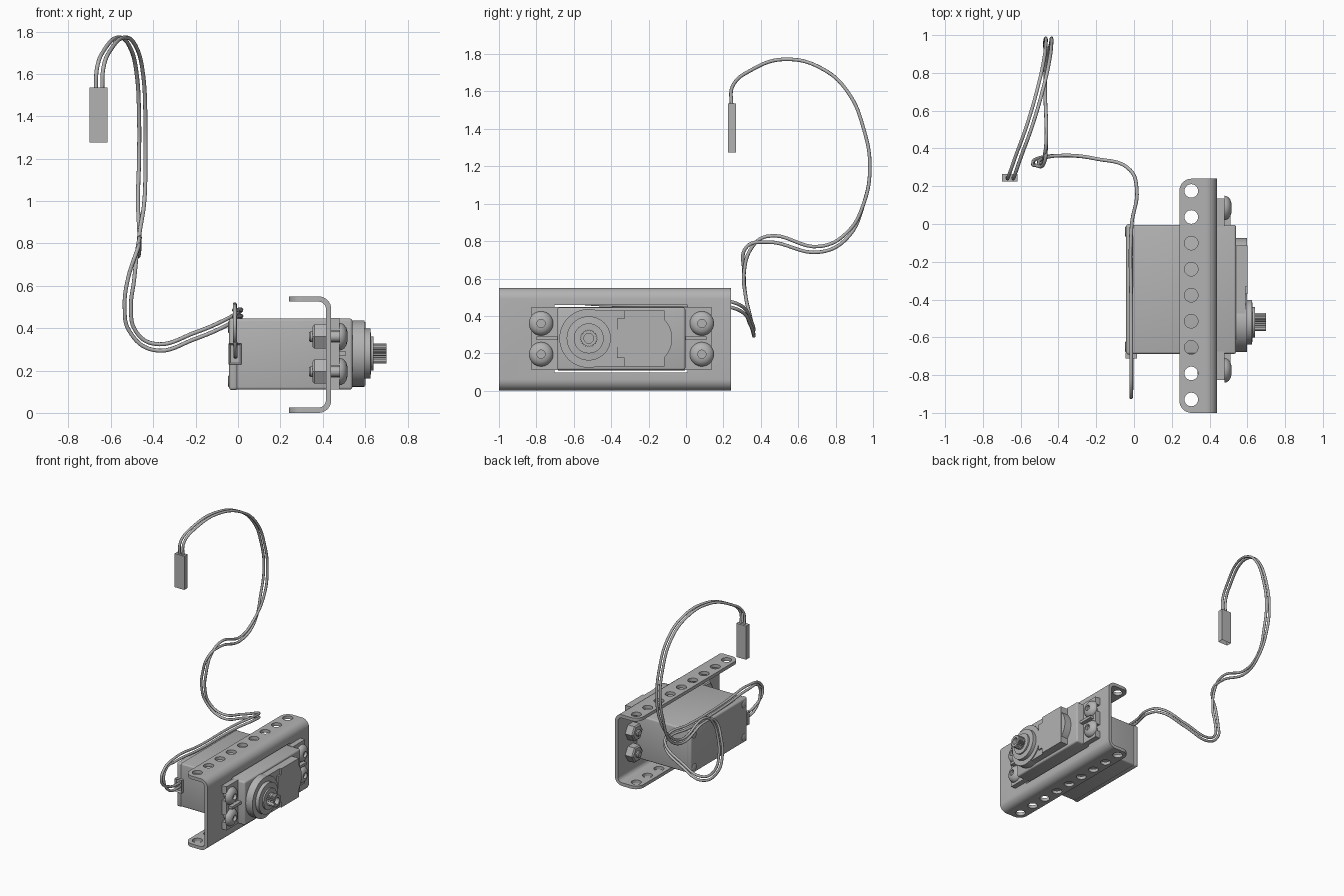
import bpy, bmesh, math
from mathutils import Vector

cube = bpy.data.objects.get("Cube")
if cube:
    bpy.data.objects.remove(cube, do_unlink=True)

grey = bpy.data.materials.new("plain_grey")
grey.use_nodes = True
COLOUR = (0.45, 0.45, 0.45, 1)
grey.diffuse_color = COLOUR
grey.node_tree.nodes["Principled BSDF"].inputs["Base Color"].default_value = COLOUR


def finish(name, bm):
    bmesh.ops.recalc_face_normals(bm, faces=bm.faces)
    me = bpy.data.meshes.new(name)
    bm.to_mesh(me)
    bm.free()
    ob = bpy.data.objects.new(name, me)
    bpy.context.collection.objects.link(ob)
    me.materials.append(grey)
    return ob


def smooth(ob):
    bpy.ops.object.select_all(action='DESELECT')
    ob.select_set(True)
    bpy.context.view_layer.objects.active = ob
    bpy.ops.object.shade_smooth_by_angle(angle=math.radians(35))


def add_box(bm, x0, x1, y0, y1, z0, z1):
    verts = bmesh.ops.create_cube(bm, size=1)["verts"]
    for v in verts:
        v.co = (x1 if v.co.x > 0 else x0, y1 if v.co.y > 0 else y0, z1 if v.co.z > 0 else z0)
    return verts


def box(name, *dims, bevel=0):
    bm = bmesh.new()
    add_box(bm, *dims)
    if bevel:
        bmesh.ops.bevel(bm, geom=bm.edges[:], offset=bevel, segments=3, profile=0.5, affect='EDGES')
    return finish(name, bm)


def extrude(bm, points, direction):
    face = bm.faces.new([bm.verts.new(p) for p in points])
    new = bmesh.ops.extrude_face_region(bm, geom=[face])["geom"]
    bmesh.ops.translate(bm, vec=direction, verts=[g for g in new if isinstance(g, bmesh.types.BMVert)])


def arc(cx, cy, r, start, end, n):
    angles = [math.radians(start + (end - start) * i / n) for i in range(n + 1)]
    return [(cx + r * math.cos(a), cy + r * math.sin(a)) for a in angles]


def lathe(name, profile, centre, sides=40):
    # Profile of (radius, x) pairs turned about the x axis
    bm = bmesh.new()
    rings = []
    for r, x in profile:
        rings.append([bm.verts.new((x, centre[0] + y, centre[1] + z))
                      for y, z in arc(0, 0, r, 0, 360, sides)[:-1]])
    for a, b in zip(rings, rings[1:]):
        for i in range(sides):
            j = (i + 1) % sides
            bm.faces.new((a[i], a[j], b[j], b[i]))
    bm.faces.new(rings[0])
    bm.faces.new(rings[-1])
    ob = finish(name, bm)
    smooth(ob)
    return ob


def cut(ob, cutter):
    mod = ob.modifiers.new("cut", 'BOOLEAN')
    mod.operation = 'DIFFERENCE'
    mod.solver = 'EXACT'
    mod.object = cutter
    bpy.context.view_layer.objects.active = ob
    bpy.ops.object.modifier_apply(modifier=mod.name)
    bpy.data.objects.remove(cutter, do_unlink=True)


MID_Y, MID_Z = -0.345, 0.278
GEAR = (-0.52, 0.28)

# Channel bracket: bent sheet profile with rounded flange ends
bm = bmesh.new()
outer = arc(0.38, 0.06, 0.06, -90, 0, 8) + arc(0.38, 0.49, 0.06, 0, 90, 8)
inner = arc(0.38, 0.49, 0.035, 90, 0, 8) + arc(0.38, 0.06, 0.035, 0, -90, 8)
outline = [(0.24, 0)] + outer + [(0.24, 0.55), (0.24, 0.525)] + inner + [(0.24, 0.025)]
extrude(bm, [(x, -1, z) for x, z in outline], Vector((0, 1.24, 0)))
corners = [e for e in bm.edges if all(abs(v.co.x - 0.24) < 1e-4 for v in e.verts)
           and abs(e.verts[0].co.z - e.verts[1].co.z) > 0.01]
bmesh.ops.bevel(bm, geom=corners, offset=0.065, segments=8, profile=0.5, affect='EDGES')
bracket = finish("channel_bracket", bm)

# Row of flange holes and the window for the motor
bm = bmesh.new()
for i in range(9):
    y0 = 0.175 - 0.138 * i
    extrude(bm, [(x, y, -0.1) for x, y in arc(0.303, y0, 0.036, 0, 360, 28)[:-1]], Vector((0, 0, 0.8)))
add_box(bm, 0.39, 0.5, -0.703, 0.007, 0.097, 0.458)
cut(bracket, finish("bracket_cutter", bm))
smooth(bracket)

# Motor case
smooth(box("motor_case", -0.02, 0.54, -0.688, -0.004, 0.11, 0.445, bevel=0.012))
smooth(box("back_cover", -0.042, 0.0, -0.692, 0.0, 0.107, 0.448, bevel=0.014))

# Gear housing: bridge, raised block, round boss and stepped collar
box("gear_bridge", 0.53, 0.59, GEAR[0], -0.3, 0.13, 0.43)
box("gear_block", 0.53, 0.602, -0.33, -0.115, 0.13, 0.43)
box("gear_block_tab", 0.53, 0.602, -0.37, -0.32, 0.175, 0.385)
lathe("gear_boss", [(0.146, 0.53), (0.146, 0.597)], (-0.22, GEAR[1]), 48)
lathe("output_collar", [(0.157, 0.53), (0.157, 0.597), (0.118, 0.597), (0.118, 0.625),
                        (0.08, 0.628), (0.08, 0.64), (0.04, 0.64)], GEAR, 48)

# Toothed output shaft with a hollow end
bm = bmesh.new()
teeth = 24
ring = []
for i in range(teeth * 2):
    r = 0.048 if i % 2 else 0.041
    a = math.pi * i / teeth
    ring.append((0.62, GEAR[0] + r * math.cos(a), GEAR[1] + r * math.sin(a)))
extrude(bm, ring, Vector((0.08, 0, 0)))
shaft = finish("output_shaft", bm)
bm = bmesh.new()
extrude(bm, [(0.65, y, z) for y, z in arc(*GEAR, 0.026, 0, 360, 24)[:-1]], Vector((0.1, 0, 0)))
cut(shaft, finish("shaft_cutter", bm))

# Mounting ears with open slots, ribs, bolts and nuts, mirrored front to back
for side, label in ((-1, "front"), (1, "back")):
    def at(d):
        return MID_Y + side * d

    def span(a, b):
        return sorted((at(a), at(b)))

    ear = box(label + "_ear", 0.44, 0.48, *span(0.33, 0.48), 0.11, 0.447)
    bm = bmesh.new()
    for z in (0.195, 0.36):
        add_box(bm, 0.4, 0.52, *span(0.4, 0.6), z - 0.028, z + 0.028)
    cut(ear, finish("slot_cutter", bm))
    box(label + "_ear_rib", 0.475, 0.51, *span(0.33, 0.455), 0.27, 0.29)

    for z, level in ((0.195, "lower"), (0.36, "upper")):
        tag = f"{label}_{level}"
        place = (at(0.43), z)
        lathe(tag + "_bolt_head", [(0.03, 0.478), (0.065, 0.478), (0.064, 0.487), (0.056, 0.501),
                                   (0.042, 0.511), (0.024, 0.516), (0.022, 0.516), (0.022, 0.495)], place)
        lathe(tag + "_bolt_shank", [(0.02, 0.335), (0.025, 0.342), (0.025, 0.485)], place, 20)
        lathe(tag + "_nut", [(0.055, 0.352), (0.066, 0.36), (0.066, 0.415)], place, 6)
        # Case screws in the corners of the back cover
        lathe(tag + "_case_screw", [(0.028, -0.03), (0.028, -0.044), (0.022, -0.048)],
              (at(0.305), MID_Z + (z - MID_Z) * 1.55), 20)

# Wire outlet on the end of the case: a framed recess
bm = bmesh.new()
add_box(bm, -0.045, 0.017, -0.712, -0.68, 0.228, 0.328)
bm.normal_update()
front = [f for f in bm.faces if f.normal.y < -0.9]
bmesh.ops.inset_region(bm, faces=front, thickness=0.012)
bmesh.ops.translate(bm, vec=(0, 0.015, 0), verts=front[0].verts[:])
finish("wire_outlet", bm)

# Plug with a hollow lower end
bm = bmesh.new()
add_box(bm, -0.7, -0.617, 0.225, 0.266, 1.275, 1.535)
bm.normal_update()
under = [f for f in bm.faces if f.normal.z < -0.9]
bmesh.ops.inset_region(bm, faces=under, thickness=0.007)
bmesh.ops.translate(bm, vec=(0, 0, 0.06), verts=under[0].verts[:])
finish("plug", bm)

# Pair of wires: shared path, with the axis along which the pair is spread
PATH = [
    (-0.012, -0.69, .28, 'z'), (-0.012, -0.82, .3, 'z'), (-0.015, -0.9, .39, 'y'),
    (-0.015, -0.87, .47, 'y'), (-0.015, -0.75, .495, 'z'), (-0.015, -0.45, .475, 'z'),
    (-0.012, 0, .47, 'z'), (0.015, .18, .47, 'z'), (-0.02, .285, .445, 'z'),
    (-0.2, .345, .365, 'z'), (-0.4, .362, .312, 'z'), (-0.5, .345, .39, 'x'),
    (-0.52, .32, .5, 'x'), (-0.505, .31, .63, 'x'), (-0.475, .34, .77, 'y'),
    (-0.465, .43, .81, 'z'), (-0.47, .72, .757, 'z'), (-0.465, .86, .83, 'z'),
    (-0.457, .95, 1, 'x'), (-0.452, .983, 1.2, 'x'), (-0.452, .95, 1.4, 'x'),
    (-0.462, .87, 1.59, 'x'), (-0.49, .74, 1.715, 'x'), (-0.55, .53, 1.772, 'x'),
    (-0.615, .35, 1.715, 'x'), (-0.65, .25, 1.63, 'x'), (-0.656, .243, 1.52, 'x')]
for sign, name in ((-1, "first_wire"), (1, "second_wire")):
    curve = bpy.data.curves.new(name, 'CURVE')
    curve.dimensions = '3D'
    curve.bevel_depth = 0.0095
    curve.bevel_resolution = 3
    curve.use_fill_caps = True
    spline = curve.splines.new('BEZIER')
    spline.bezier_points.add(len(PATH) - 1)
    for point, (x, y, z, axis) in zip(spline.bezier_points, PATH):
        co = Vector((x, y, z))
        # Outward on bends that travel down, so the pair does not cross itself
        turn = -1 if axis == 'y' and y < 0 else 1
        co["xyz".index(axis)] += sign * turn * 0.015
        point.co = co
        point.handle_left_type = point.handle_right_type = 'AUTO'
    spline.resolution_u = 8
    curve.materials.append(grey)
    bpy.context.collection.objects.link(bpy.data.objects.new(name, curve))
